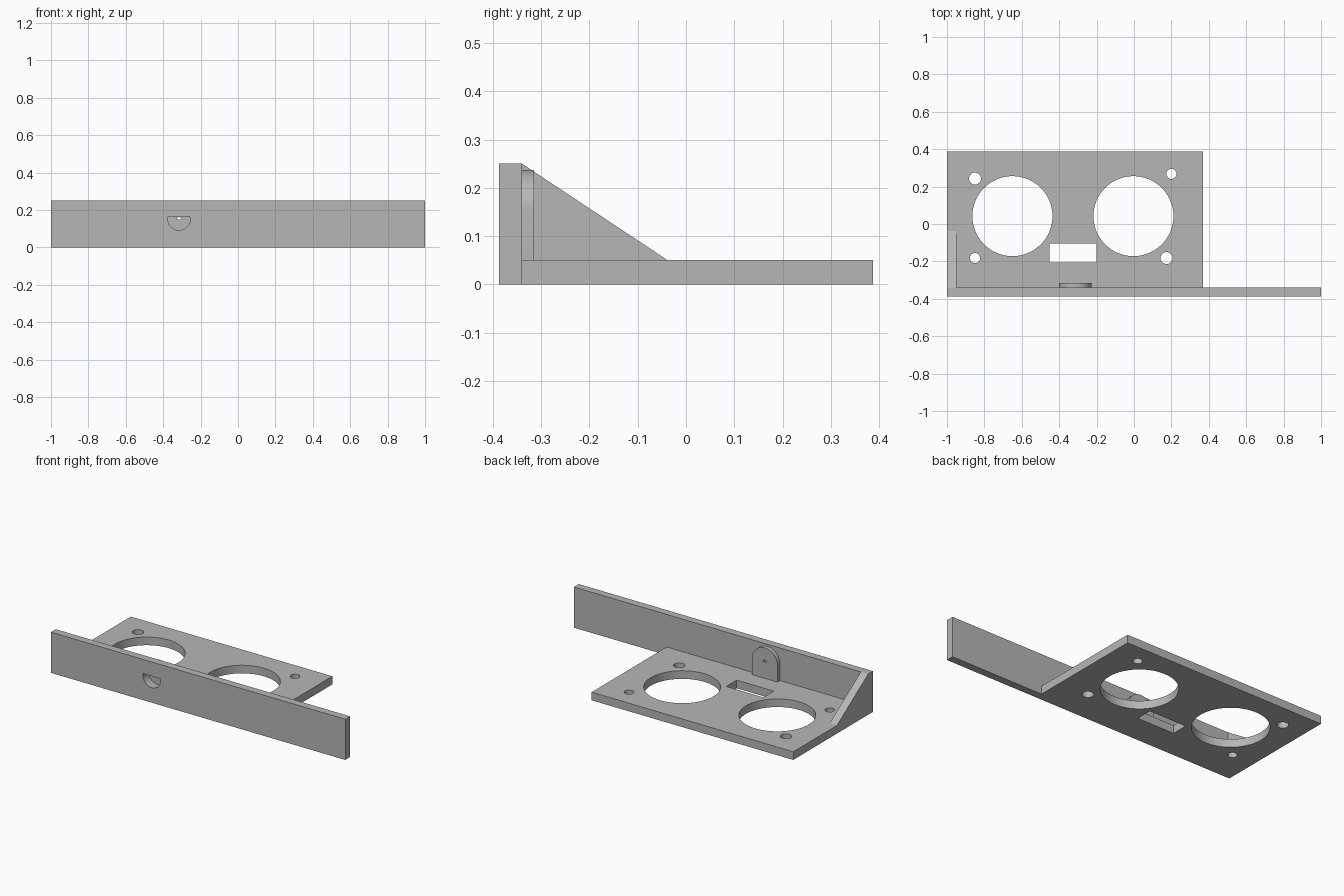
import bpy, bmesh, math
from mathutils import Vector

cube = bpy.data.objects.get("Cube")
if cube:
    bpy.data.objects.remove(cube, do_unlink=True)

grey = bpy.data.materials.new("plain grey")
grey.use_nodes = True
grey.diffuse_color = (0.47, 0.47, 0.47, 1)
grey.node_tree.nodes["Principled BSDF"].inputs["Base Color"].default_value = grey.diffuse_color


def prism(name, outline, axis, start, end):
    """Extrude a 2D outline along an axis, from start to end."""
    def place(a, b):
        return {"x": (start, a, b), "y": (a, start, b), "z": (a, b, start)}[axis]
    bm = bmesh.new()
    face = bm.faces.new([bm.verts.new(place(a, b)) for a, b in outline])
    moved = bmesh.ops.extrude_face_region(bm, geom=[face])["geom"]
    direction = Vector([(end - start) * (axis == k) for k in "xyz"])
    bmesh.ops.translate(bm, vec=direction,
                        verts=[v for v in moved if isinstance(v, bmesh.types.BMVert)])
    bmesh.ops.recalc_face_normals(bm, faces=bm.faces)
    mesh = bpy.data.meshes.new(name)
    bm.to_mesh(mesh)
    bm.free()
    mesh.materials.append(grey)
    obj = bpy.data.objects.new(name, mesh)
    bpy.context.collection.objects.link(obj)
    return obj


def rect(a0, a1, b0, b1):
    return [(a0, b0), (a1, b0), (a1, b1), (a0, b1)]


def arc(a, b, r, first=0, last=360, steps=64):
    count = steps if last - first == 360 else steps + 1
    angles = [math.radians(first + (last - first) * i / steps) for i in range(count)]
    return [(a + r * math.cos(t), b + r * math.sin(t)) for t in angles]


def cut(obj, cutters):
    """Subtract the cutters, bake the result and drop the cutters."""
    for c in cutters:
        c.hide_render = True
        mod = obj.modifiers.new("cut", "BOOLEAN")
        mod.operation, mod.solver, mod.object = "DIFFERENCE", "EXACT", c
    graph = bpy.context.evaluated_depsgraph_get()
    baked = bpy.data.meshes.new_from_object(obj.evaluated_get(graph))
    obj.modifiers.clear()
    obj.data = baked
    for c in cutters:
        bpy.data.objects.remove(c, do_unlink=True)


LEFT, RIGHT = -1.0, 1.0
FRONT, INNER, BACK = -0.387, -0.34, 0.387
FLOOR, TOP = 0.05, 0.25
TAB_X, TAB_Z = -0.315, 0.15

# Base plate with two large openings, four screw holes and a slot
base = prism("base_plate", rect(LEFT, 0.37, INNER, BACK), "z", 0, FLOOR)
holes = [(-0.65, 0.042, 0.214), (-0.003, 0.042, 0.214),
         (-0.85, 0.243, 0.032), (0.2, 0.268, 0.027),
         (-0.85, -0.182, 0.027), (0.174, -0.182, 0.032)]
cutters = [prism("hole_cutter", arc(x, y, r), "z", -0.1, 0.1) for x, y, r in holes]
cutters.append(prism("slot_cutter", rect(-0.453, -0.2, -0.206, -0.105), "z", -0.1, 0.1))
cut(base, cutters)

# Long front wall
wall = prism("front_wall", rect(LEFT, RIGHT, 0, TOP), "y", FRONT, INNER)

# Round-topped tab behind the wall
r = 0.087
tab_outline = [(TAB_X - r, FLOOR), (TAB_X + r, FLOOR)] + arc(TAB_X, TAB_Z, r, 0, 180, 32)
tab = prism("round_tab", tab_outline, "y", INNER, -0.315)

# D-shaped recess in the front, with a pin hole through the tab
recess_outline = arc(TAB_X, 0.152, 0.06, -190, 10, 40)
pin_outline = arc(TAB_X, TAB_Z, 0.012, 0, 180, 12)
for part in (wall, tab):
    cut(part, [prism("recess_cutter", recess_outline, "y", -0.5, -0.332)])
cut(tab, [prism("pin_cutter", pin_outline, "y", -0.5, -0.2)])

# Triangular brace at the side
brace = prism("side_brace", [(INNER, FLOOR), (-0.038, FLOOR), (INNER, TOP)], "x", LEFT, -0.95)

# Smooth the round walls, keep the edges sharp
bpy.ops.object.select_all(action="DESELECT")
for obj in (base, wall, tab, brace):
    obj.select_set(True)
bpy.context.view_layer.objects.active = base
bpy.ops.object.shade_smooth_by_angle(angle=math.radians(30))
